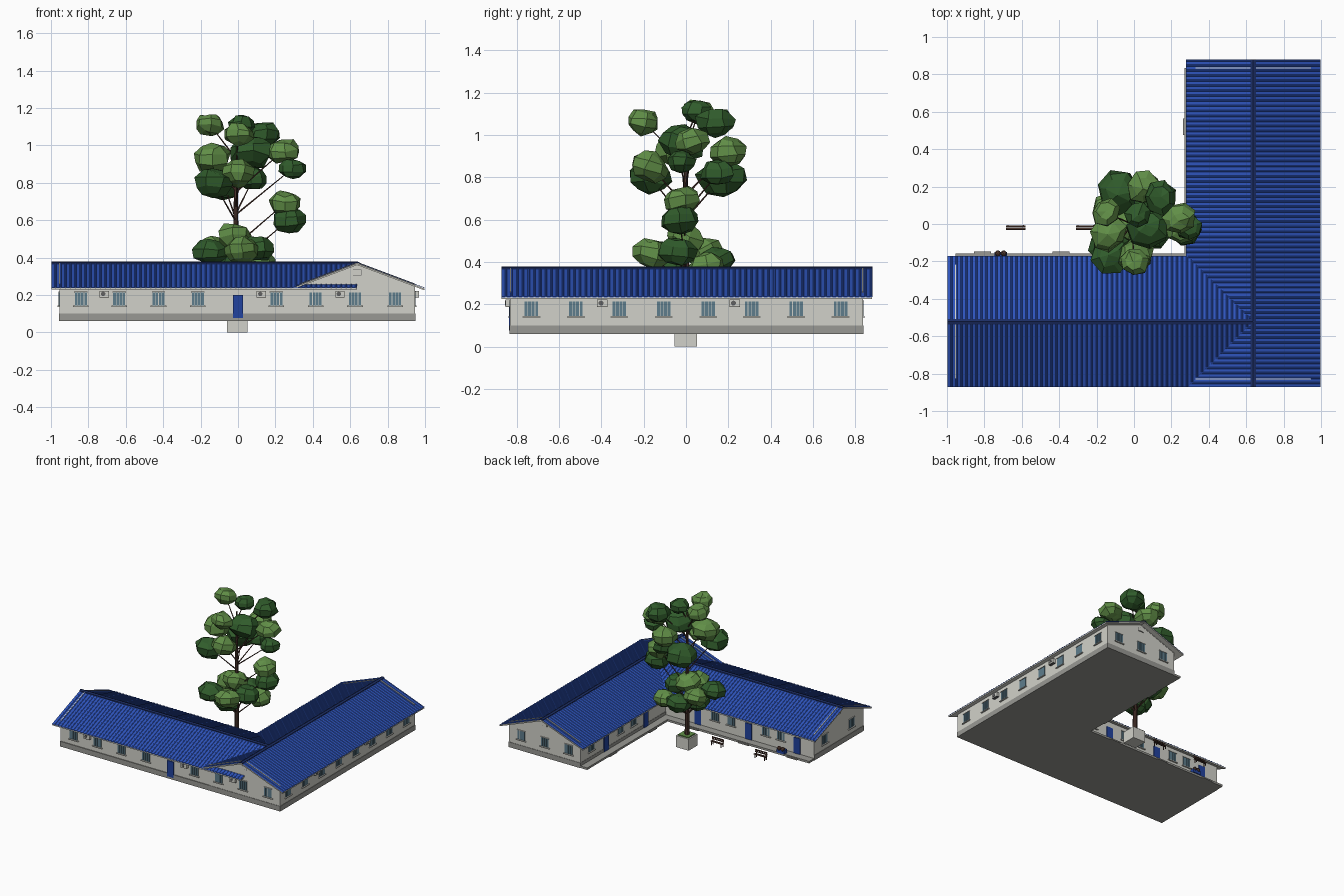
import bpy, bmesh, math, random
from mathutils import Matrix, Vector

if "Cube" in bpy.data.objects:
    bpy.data.objects.remove(bpy.data.objects["Cube"])

random.seed(4)


def lin(c):
    return c / 12.92 if c <= 0.04045 else ((c + 0.055) / 1.055) ** 2.4


def material(name, r, g, b):
    m = bpy.data.materials.new(name)
    m.diffuse_color = (lin(r), lin(g), lin(b), 1)
    m.use_nodes = True
    m.node_tree.nodes["Principled BSDF"].inputs["Base Color"].default_value = m.diffuse_color
    return m


WALL = material("pale plaster", .82, .82, .79)
CONC = material("grey concrete", .60, .60, .58)
ROOF = material("roof blue", .18, .33, .74)
NAVY = material("ridge navy", .11, .18, .40)
DOOR = material("door blue", .13, .26, .62)
GLASS = material("window glass", .37, .49, .55)
LIGHT = material("light leaf", .38, .56, .28)
DARK = material("dark leaf", .19, .36, .17)
WOOD = material("brown wood", .30, .21, .18)
FAN = material("fan grey", .38, .38, .38)

parts = {}


def part(name, mat):
    if name not in parts:
        parts[name] = (bmesh.new(), mat)
    return parts[name][0]


def box(name, mat, lo, hi, M=Matrix()):
    lo, hi = Vector(lo), Vector(hi)
    size = hi - lo
    T = M @ Matrix.Translation((lo + hi) / 2) @ Matrix.Diagonal((*size, 1))
    bmesh.ops.create_cube(part(name, mat), size=1, matrix=T)


def rod(name, mat, a, b, r1, r2, seg=6):
    a, b = Vector(a), Vector(b)
    d = b - a
    T = Matrix.Translation((a + b) / 2) @ d.to_track_quat('Z', 'Y').to_matrix().to_4x4()
    bmesh.ops.create_cone(part(name, mat), cap_ends=True, segments=seg,
                          radius1=r1, radius2=r2, depth=d.length, matrix=T)


def prism(name, mat, profile, u0, u1, place):
    """Extrude a (v, z) profile along u."""
    bm = part(name, mat)
    a = [bm.verts.new(place(u0, v, z)) for v, z in profile]
    b = [bm.verts.new(place(u1, v, z)) for v, z in profile]
    bm.faces.new(a)
    bm.faces.new(b)
    for i in range(len(a)):
        j = (i + 1) % len(a)
        bm.faces.new((a[i], a[j], b[j], b[i]))


# ---- wings: u runs along the ridge, v across it
RX, RY, TOP, SLOPE = .637, -.522, .372, .375


def along_x(u, v, z):
    return (u, RY + v, z)


def along_y(u, v, z):
    return (RX + v, u, z)


def top(v, off=0):
    return TOP - SLOPE * abs(v) + off


def chevron(w, lo, hi):
    return [(-w, top(w, lo)), (0, top(0, lo)), (w, top(w, lo)),
            (w, top(w, hi)), (0, top(0, hi)), (-w, top(w, hi))]


def wing(tag, place, u0, u1, wall0, wall1, half, wall_half, gables):
    w = wall_half
    prism(tag + "_walls", WALL, [(-w, .075), (w, .075), (w, top(w, -.01)),
                                 (0, top(0, -.01)), (-w, top(w, -.01))], wall0, wall1, place)
    # gable parapets just break the roof surface
    for g0, g1 in gables:
        prism(tag + "_gable_edge", WALL, chevron(w, -.015, .005), g0, g1, place)
    prism(tag + "_roof_soffit", WALL, chevron(half - .001, -.012, -.003), u0 + .001, u1 - .001, place)
    # ribbed metal sheet
    bm = part(tag + "_roof_sheet", ROOF)
    n = round((u1 - u0) / .027)
    step = (u1 - u0) / n
    us = []
    for i in range(n):
        us += [(u0 + step * (i + f), h) for f, h in ((0, 0), (.62, 0), (.72, .003), (.9, .003))]
    us.append((u1, 0))
    rows = [[bm.verts.new(place(u, v, top(v, h + o)))
             for v, o in ((-half, -.004), (-half, 0), (0, 0), (half, 0), (half, -.004))] for u, h in us]
    for r, s in zip(rows, rows[1:]):
        for k in range(4):
            bm.faces.new((r[k], r[k + 1], s[k + 1], s[k]))
    prism(tag + "_ridge_cap", NAVY, chevron(.014, 0, .007), u0, u1, place)


wing("front_wing", along_x, -.998, RX, -.955, .5, .35, .305, [(-.957, -.951)])
wing("side_wing", along_y, -.872, .88, -.83, .835, .36, .308, [(-.832, -.826), (.831, .837)])

# ---- floor slab with courtyard walkway, and plinth band
box("floor_slab", CONC, (-.955, -.83, .06), (.945, -.157, .076))
box("floor_slab", CONC, (.27, -.157, .06), (.945, .835, .076))
box("plinth", CONC, (-.958, -.833, .06), (.948, -.217, .1))
box("plinth", CONC, (.327, -.217, .06), (.948, .838, .1))


# ---- wall fittings: local x across, -y outward
def facing(x, y, turn):
    return Matrix.Translation((x, y, 0)) @ Matrix.Rotation(math.radians(turn), 4, 'Z')


def window(x, y, turn):
    M = facing(x, y, turn)
    for i in range(4):
        u = -.032 + i * .0168
        box("window_panes", GLASS, (u, -.004, .145), (u + .0135, .002, .213), M)
    box("window_sills", WALL, (-.042, -.010, .137), (.042, .002, .143), M)
    box("window_lintels", WALL, (-.036, -.006, .214), (.036, .002, .218), M)


def door(x, y, turn):
    box("doors", DOOR, (-.027, -.006, .076), (.027, .002, .2), facing(x, y, turn))


def cooler(x, y, turn):
    M = facing(x, y, turn)
    box("air_conditioners", WALL, (-.025, -.022, .19), (.025, .002, .222), M)
    box("air_conditioner_bases", FAN, (-.025, -.022, .187), (.025, .002, .19), M)
    c = M @ Vector((-.006, -.022, .206))
    d = M @ Vector((-.006, -.024, .206))
    rod("air_conditioner_fans", FAN, c, d, .012, .012, 10)


def vent(x, y, turn):
    M = facing(x, y, turn)
    box("gable_vents", FAN, (-.023, -.004, .305), (.023, .002, .335), M)
    box("gable_vent_covers", WALL, (-.021, -.006, .307), (.021, .002, .333), M)


for x in (-.84, -.635, -.425, -.215, .205, .415, .625, .84):
    window(x, -.83, 0)
for y in (-.73, -.52, -.315, -.105, .105, .31, .52, .73):
    window(.945, y, 90)
for x in (.43, .635, .84):
    window(x, .835, 180)
for y in (-.35, -.68):
    window(-.955, y, -90)
for x in (.2, -.1, -.24, -.54, -.67):
    window(x, -.217, 180)
for y in (.7, .34, .18):
    window(.329, y, -90)
door(0, -.83, 0)
for x in (.047, -.39, -.81):
    door(x, -.217, 180)
    box("door_steps", CONC, (x - .045, -.16, .06), (x + .045, -.148, .07))
for y in (.52, .03):
    door(.329, y, -90)
    box("door_steps", CONC, (.262, y - .045, .06), (.272, y + .045, .07))
for x in (-.715, .125, .545):
    cooler(x, -.83, 0)
for y in (-.395, .23):
    cooler(.945, y, 90)
vent(RX, -.83, 0)
vent(RX, .835, 180)
vent(-.955, RY, -90)

# ---- courtyard benches and a blue bin of logs
for bx in (-.632, -.257):
    for i in range(2):
        box("bench_seat", WOOD, (bx - .052, -.029 + i * .012, .088), (bx + .052, -.019 + i * .012, .092))
        box("bench_back", WOOD, (bx - .052, -.031, .1 + i * .013), (bx + .052, -.027, .109 + i * .013))
    for s in (-.042, .042):
        box("bench_legs", WOOD, (bx + s - .003, -.031, .062), (bx + s + .003, -.027, .12))
        box("bench_legs", WOOD, (bx + s - .003, -.01, .062), (bx + s + .003, -.006, .09))
box("blue_bin", DOOR, (-.745, -.185, .076), (-.68, -.15, .105))
for x in (-.728, -.697):
    T = Matrix.Translation((x, -.157, .11))
    bmesh.ops.create_icosphere(part("bin_contents", WOOD), subdivisions=2, radius=.016, matrix=T)

# ---- planter and tree
box("planter", WALL, (-.06, -.055, 0), (.05, .053, .09))
box("planter_grass", LIGHT, (-.05, -.045, .085), (.04, .043, .098))
rod("trunk", WOOD, (-.01, 0, .08), (-.012, 0, .55), .018, .014, 8)
rod("trunk", WOOD, (-.012, 0, .55), (-.01, .0, 1.05), .014, .005, 8)

# leaf clumps: x, y, z, radius
clumps_light = [(-.15, .06, 1.11, .075), (0, -.2, 1.06, .08), (.24, .03, .97, .085),
                (-.14, -.05, .93, .1), (.05, .2, .92, .09), (.25, -.02, .69, .085),
                (0, -.17, .85, .09), (.02, -.16, .44, .09), (-.02, 0, .51, .09),
                (-.14, .08, .45, .085), (.12, .1, .38, .085)]
clumps_dark = [(.14, .14, 1.06, .09), (.29, -.02, .875, .07), (.07, -.02, .96, .11),
               (-.13, -.17, .8, .1), (-.08, .17, .8, .115), (.02, .05, 1.11, .07),
               (.27, -.03, .6, .09), (-.15, -.12, .43, .09), (.11, -.04, .45, .09),
               (-.03, .14, .4, .09), (-.06, -.06, .35, .085), (.08, .15, .82, .08)]
for name, mat, clumps in (("light_foliage", LIGHT, clumps_light), ("dark_foliage", DARK, clumps_dark)):
    for x, y, z, r in clumps:
        T = (Matrix.Translation((x, y, z)) @ Matrix.Rotation(random.uniform(-.4, .4), 4, 'X')
             @ Matrix.Rotation(random.uniform(0, 6), 4, 'Z') @ Matrix.Diagonal((1.08, 1, .76, 1)))
        new = bmesh.ops.create_uvsphere(part(name, mat), u_segments=7, v_segments=5, radius=r, matrix=T)
        for v in new["verts"]:
            v.co += Vector([random.uniform(-.1, .1) * r for _ in range(3)])
        low = max(.25, z - .1 - .5 * math.hypot(x, y))
        rod("branches", WOOD, (-.011, 0, low), (x, y, z), .005, .0025, 5)

# ---- turn every collected part into an object
for name, (bm, mat) in parts.items():
    bmesh.ops.recalc_face_normals(bm, faces=bm.faces)
    if name.endswith("roof_sheet"):
        bm.normal_update()
        if sum(f.normal.z for f in bm.faces) < 0:
            bmesh.ops.reverse_faces(bm, faces=bm.faces)
    me = bpy.data.meshes.new(name)
    bm.to_mesh(me)
    bm.free()
    me.materials.append(mat)
    bpy.context.collection.objects.link(bpy.data.objects.new(name, me))
